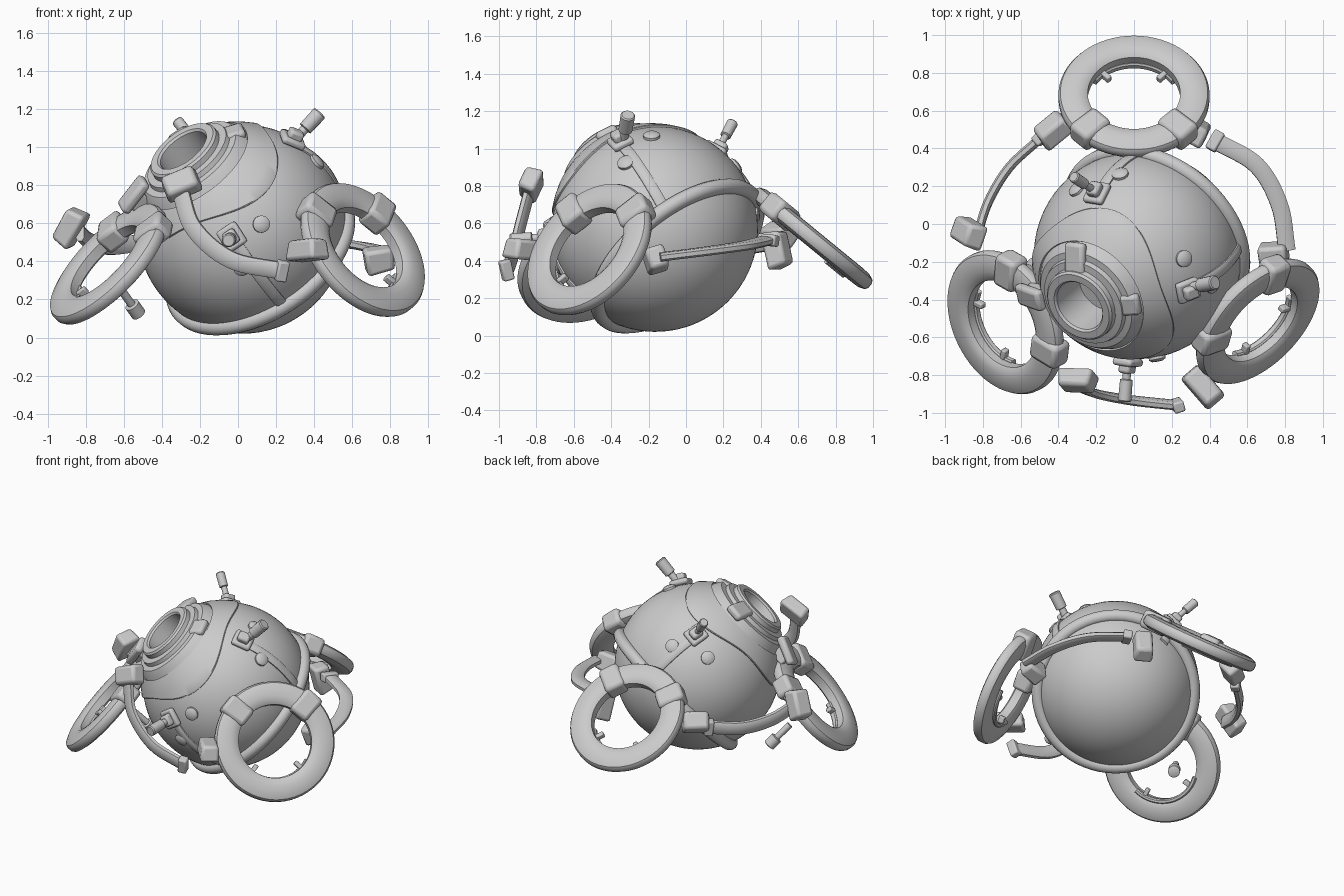
import bpy, bmesh
from math import sin, cos, pi, radians
from mathutils import Vector as V, Matrix

if "Cube" in bpy.data.objects:
    bpy.data.objects.remove(bpy.data.objects["Cube"])

C = V((0.02, -0.165, 0.57))            # centre of the body
D = V((-0.53, -0.46, 0.71)).normalized()  # axis through the neck
UP = V((0, 0, 1))


def frame(loc, normal, along=UP):
    """Matrix with z = normal and y = 'along' flattened onto the plane."""
    n = V(normal).normalized()
    y = V(along) - V(along).dot(n) * n
    y.normalize()
    m = Matrix((y.cross(n), y, n)).transposed().to_4x4()
    m.translation = V(loc)
    return m


def finish(name, bm, mat=None, bevel=0, angle=35):
    bmesh.ops.recalc_face_normals(bm, faces=bm.faces)
    me = bpy.data.meshes.new(name)
    bm.to_mesh(me)
    bm.free()
    ob = bpy.data.objects.new(name, me)
    bpy.context.collection.objects.link(ob)
    if mat:
        ob.matrix_world = mat
    if bevel:
        mod = ob.modifiers.new("bevel", 'BEVEL')
        mod.width, mod.segments = bevel, 2
    bpy.ops.object.select_all(action='DESELECT')
    ob.select_set(True)
    bpy.context.view_layer.objects.active = ob
    bpy.ops.object.shade_smooth_by_angle(angle=radians(angle))
    return ob


def grid(name, rows, mat=None, close_rows=False, angle=35):
    """Skin closed loops of points; optionally join last loop to first."""
    bm = bmesh.new()
    vs = [[bm.verts.new(p) for p in r] for r in rows]
    n = len(vs[0])
    for i in range(len(vs) if close_rows else len(vs) - 1):
        a, b = vs[i], vs[(i + 1) % len(vs)]
        for j in range(n):
            bm.faces.new((a[j], a[(j + 1) % n], b[(j + 1) % n], b[j]))
    if not close_rows:
        bm.faces.new(vs[0])
        bm.faces.new(vs[-1])
    return finish(name, bm, mat, angle=angle)


def lathe(name, profile, mat, closed=False, n=64):
    rows = [[(r * cos(2 * pi * j / n), r * sin(2 * pi * j / n), a) for j in range(n)]
            for r, a in profile]
    return grid(name, rows, mat, closed)


def block(name, mat, size, bevel=0.015, taper=1.0):
    bm = bmesh.new()
    bmesh.ops.create_cube(bm, size=1)
    for v in bm.verts:
        k = taper if v.co.z > 0 else 1
        v.co = V((v.co.x * size[0] * k, v.co.y * size[1] * k, v.co.z * size[2]))
    return finish(name, bm, mat, bevel)


def strip(name, pts, w, h, centre=C, steps=8):
    """Rectangular bar swept on a smooth path, its flat side facing away from centre."""
    pts = [V(p) for p in pts]
    ext = [2 * pts[0] - pts[1]] + pts + [2 * pts[-1] - pts[-2]]
    path = []
    for i in range(1, len(ext) - 2):
        a, b, c, d = ext[i - 1:i + 3]
        for s in range(steps):
            t = s / steps
            path.append(0.5 * (2 * b + (c - a) * t + (2 * a - 5 * b + 4 * c - d) * t * t
                               + (3 * b - a - 3 * c + d) * t ** 3))
    path.append(pts[-1])
    rows = []
    for i, p in enumerate(path):
        t = (path[min(i + 1, len(path) - 1)] - path[max(i - 1, 0)]).normalized()
        s = t.cross(p - centre).normalized()
        n = s.cross(t)
        rows.append([p + s * w / 2 * x + n * h / 2 * y
                     for x, y in ((-1, -.5), (-.6, -1), (.6, -1), (1, -.5), (1, .5), (.6, 1), (-.6, 1), (-1, .5))])
    return grid(name, rows)


# Round body with stepped neck and open mouth
axis = frame(C, D)
prof = [(0.55 * sin(radians(t)), 0.55 * cos(radians(t))) for t in range(178, 36, -4)]
prof += [(0.32, 0.462), (0.305, 0.49), (0.285, 0.515), (0.25, 0.52), (0.243, 0.545), (0.205, 0.55),
         (0.203, 0.58), (0.192, 0.592), (0.152, 0.592), (0.142, 0.58), (0.14, 0.36), (0.01, 0.35)]
lathe("body", prof, axis, n=80)

# Wavy raised collar plate around the neck
rows = []
for k, R in ((0, .545), (0, .558), (.03, .562), (.35, .564), (.7, .568), (1, .57), (1, .54)):
    row = []
    for j in range(96):
        th = 2 * pi * j / 96
        t = radians((52 + 5 * cos(3 * th)) * (1 - k) + 35 * k)
        row.append((R * sin(t) * cos(th), R * sin(t) * sin(th), R * cos(t)))
    rows.append(row)
grid("collar_plate", rows, axis, True)

# Rim band below the equator, tipped a little further forward than the neck
lathe("rim_band", [(0.515 + 0.042 * cos(t * pi / 6), -0.21 + 0.042 * sin(t * pi / 6)) for t in range(12)],
      frame(C, (-0.46, -0.56, 0.69)), True)

# Clips around the neck
for i, p in enumerate([(-0.055, -0.42, 1.05), (-0.3, -0.19, 1.04), (-0.54, -0.38, 0.74)]):
    rel = V(p) - C
    radial = (rel - rel.dot(D) * D).normalized()
    block(f"neck_clip_{i}", frame(V(p) + D * 0.015, D + radial * 0.35, radial), (0.12, 0.20, 0.055), 0.02)
    block(f"neck_clip_foot_{i}", frame(V(p) - D * 0.03, D, radial), (0.08, 0.10, 0.09), 0.01)

# Posts on buckles, with a strap to the rim and flanking studs
posts = [((-0.20, 0.17, 0.99), (-0.32, 0.25, 1.14), 0.85),
         ((0.27, -0.34, 1.01), (0.43, -0.31, 1.18), 1.1),
         ((-0.03, -0.70, 0.53), (-0.05, -0.94, 0.51), 1.0)]
for i, (a, b, s) in enumerate(posts):
    a, b = V(a), V(b)
    n = (a - C).normalized()
    down = n.dot(D) * n - D
    down.normalize()
    side = n.cross(down)
    m = frame(C + n * 0.57, n, down)
    block(f"buckle_{i}", m, (0.12, 0.13, 0.04))
    block(f"buckle_tab_{i}", frame(C + n * 0.60, n, down), (0.07, 0.08, 0.06))
    L = (b - a).length
    lathe(f"post_{i}", [(0.026 * s, -0.03), (0.022 * s, L * 0.5), (0.034 * s, L * 0.52),
                        (0.036 * s, L * 0.97), (0.03 * s, L)], frame(a, b - a, D), n=16)
    strip(f"strap_{i}", [C + (n * cos(t) + down * sin(t)) * 0.55 for t in (0, .25, .5, .75, .9)], 0.06, 0.03)
    for k, v in enumerate((side * 0.17 + down * 0.03, down * 0.17 - side * 0.05)):
        q = (n * 0.55 + v).normalized()
        lathe(f"stud_{i}_{k}", [(0.045, -0.02), (0.045, 0.012), (0.03, 0.022), (0.005, 0.024)],
              frame(C + q * 0.55, q, D), n=20)

# Three outer rings, each with two clamps and an inner rail with prongs
ring_prof = [(0.245, -0.028), (0.265, -0.042), (0.3, -0.048), (0.355, -0.046), (0.39, -0.032), (0.4, -0.015),
             (0.4, 0.015), (0.39, 0.032), (0.355, 0.046), (0.3, 0.048), (0.265, 0.042), (0.245, 0.028)]
rings = [((0, 0.675, 0.52), (0, 0.63, 0.77)),
         ((-0.68, -0.52, 0.385), (-0.68, -0.34, 0.65)),
         ((0.655, -0.515, 0.46), (0.6, -0.58, 0.5))]
for i, (c, n) in enumerate(rings):
    m = frame(c, n)
    lathe(f"ring_{i}", ring_prof, m, True)
    for s in (-1, 1):
        t = s * radians(46)
        d = V((sin(t), cos(t), 0))
        block(f"ring_clamp_{i}_{s}", m @ frame(d * 0.322, (0, 0, 1), d), (0.14, 0.185, 0.125), 0.025)
        t = pi + s * radians(42)
        d = V((sin(t), cos(t), 0))
        block(f"ring_prong_{i}_{s}", m @ frame(d * 0.222, (0, 0, 1), d) @ Matrix.Translation((0, 0, -0.035)),
              (0.03, 0.06, 0.04), 0.006)
    strip(f"ring_rail_{i}", [m @ V((0.25 * sin(pi + t / 5), 0.25 * cos(pi + t / 5), -0.04))
                             for t in range(-5, 6)], 0.04, 0.03, m @ V((0, 0, -0.04)), 3)

# Curved bars between the rings, with a cap on the free end
bars = [([(-0.83, -0.06, 0.55), (-0.77, 0.12, 0.50), (-0.66, 0.30, 0.48), (-0.50, 0.45, 0.50)], C),
        ([(0.81, -0.14, 0.42), (0.77, 0.10, 0.45), (0.65, 0.31, 0.48), (0.43, 0.44, 0.51)], V((.6, .1, -2))),
        ([(-0.30, -0.84, 0.76), (-0.23, -0.89, 0.57), (-0.04, -0.93, 0.41), (0.23, -0.96, 0.35)], C)]
for i, (pts, centre) in enumerate(bars):
    strip(f"curved_bar_{i}", pts, 0.09, 0.045, centre)
    e, f = V(pts[-1]), V(pts[-2])
    block(f"bar_cap_{i}", frame(e, e - centre, e - f), (0.11, 0.06, 0.06), 0.01)

# Wedge blocks by the rings: place, facing, long direction, size
wedges = [((-0.88, -0.045, 0.58), (-0.8, 0.2, 0.5), (0.7, -0.4, 1), (0.14, 0.21, 0.11)),
          ((-0.43, 0.50, 0.54), (-0.5, 0.6, 0.6), (-1, -0.8, 0), (0.14, 0.19, 0.11)),
          ((0.33, 0.49, 0.46), (0.4, 0.7, 0.2), (0, 0, 1), (0.13, 0.21, 0.11)),
          ((0.74, -0.16, 0.41), (1, 0.1, 0.2), (0, -0.3, 1), (0.12, 0.14, 0.15)),
          ((-0.30, -0.83, 0.81), (-0.2, -1, 0.4), (1, 0, 0.4), (0.14, 0.20, 0.10)),
          ((0.365, -0.86, 0.46), (0, 0.1, 1), (0.6, -0.7, 0), (0.13, 0.23, 0.11))]
for i, (p, n, al, size) in enumerate(wedges):
    block(f"wedge_block_{i}", frame(p, n, al), size, 0.02, 0.85)

# Small lower post behind the left ring
p, q = V((-0.62, -0.31, 0.26)), V((-0.52, -0.21, 0.12))
lathe("lower_post", [(0.022, 0), (0.022, 0.12), (0.04, 0.125), (0.04, 0.195), (0.03, 0.2)],
      frame(p, q - p), n=16)
